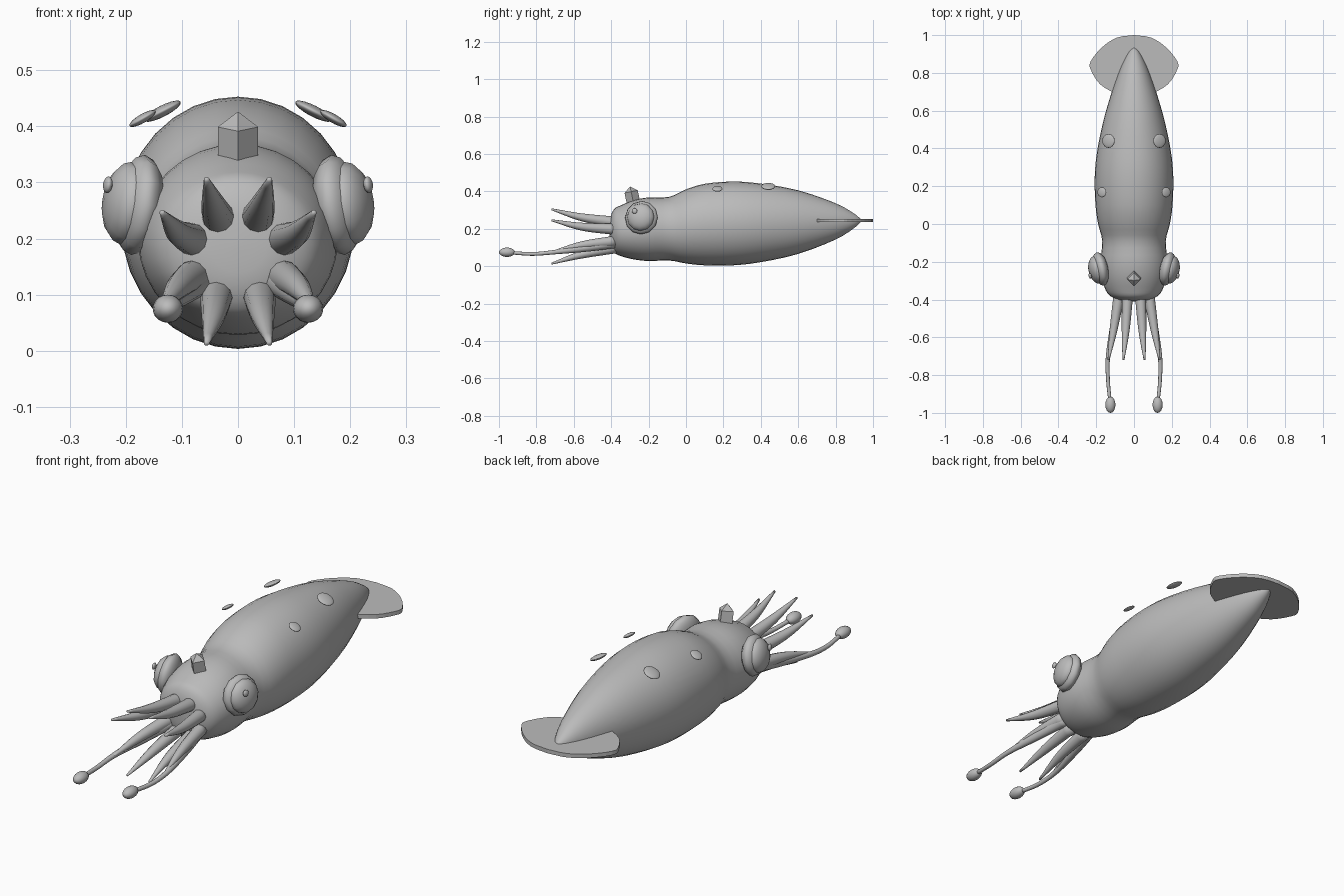
import bpy
import bmesh
from math import cos, sin, pi, radians
from mathutils import Vector, Euler

if "Cube" in bpy.data.objects:
    bpy.data.objects.remove(bpy.data.objects["Cube"])

grey = bpy.data.materials.new("plain_grey")
grey.use_nodes = True
tone = (0.5, 0.5, 0.5, 1)
grey.diffuse_color = tone
grey.node_tree.nodes["Principled BSDF"].inputs["Base Color"].default_value = tone


def finish(name, bm, smooth=True):
    bmesh.ops.recalc_face_normals(bm, faces=bm.faces)
    for f in bm.faces:
        f.smooth = smooth
    mesh = bpy.data.meshes.new(name)
    bm.to_mesh(mesh)
    bm.free()
    mesh.materials.append(grey)
    ob = bpy.data.objects.new(name, mesh)
    bpy.context.collection.objects.link(ob)
    return ob


def spline(points, steps):
    """Catmull-Rom curve through points of any dimension."""
    pts = [Vector(p) for p in points]
    pts = [pts[0] * 2 - pts[1]] + pts + [pts[-1] * 2 - pts[-2]]
    out = []
    for a, b, c, d in zip(pts, pts[1:], pts[2:], pts[3:]):
        for i in range(steps):
            t = i / steps
            out.append((b * 2 + (c - a) * t + (a * 2 - b * 5 + c * 4 - d) * t * t
                        + (b * 3 - a - c * 3 + d) * t ** 3) / 2)
    return out + [pts[-2]]


def loft(name, rings, sides):
    """Skin elliptical rings (x, y, z, rx, rz) that face along y."""
    bm = bmesh.new()
    loops = []
    for x, y, z, rx, rz in rings:
        angles = [2 * pi * k / sides for k in range(sides)]
        loops.append([bm.verts.new((x + rx * cos(a), y, z + rz * sin(a))) for a in angles])
    for a, b in zip(loops, loops[1:]):
        for k in range(sides):
            n = (k + 1) % sides
            bm.faces.new((a[k], a[n], b[n], b[k]))
    bm.faces.new(loops[0])
    bm.faces.new(loops[-1])
    return finish(name, bm)


def ellipsoid(name, centre, size, rot=(0, 0, 0), sides=16, rings=10):
    bm = bmesh.new()
    bmesh.ops.create_uvsphere(bm, u_segments=sides, v_segments=rings, radius=1)
    ob = finish(name, bm)
    ob.location, ob.scale = centre, size
    ob.rotation_euler = [radians(r) for r in rot]
    return ob


# Head and mantle in one skin: y, centre height, half width, half height
body = [(-0.41, 0.19, 0.01, 0.01), (-0.405, 0.19, 0.07, 0.07), (-0.385, 0.19, 0.12, 0.115),
        (-0.35, 0.19, 0.15, 0.135), (-0.28, 0.195, 0.172, 0.158), (-0.2, 0.198, 0.178, 0.17),
        (-0.09, 0.201, 0.168, 0.17), (0, 0.213, 0.19, 0.198), (0.1, 0.223, 0.204, 0.218),
        (0.25, 0.229, 0.208, 0.224), (0.4, 0.232, 0.193, 0.21), (0.6, 0.236, 0.148, 0.17),
        (0.8, 0.24, 0.082, 0.097), (0.9, 0.243, 0.035, 0.038), (0.935, 0.245, 0.006, 0.006)]
loft("body", [(0, *s) for s in spline(body, 3)], 32)

# Tail fin: flat rounded plate
half = spline([(0, 1.0), (0.09, 0.987), (0.17, 0.935), (0.23, 0.86), (0.228, 0.815),
               (0.18, 0.74), (0.1, 0.69)], 3)
outline = [(p.x, p.y) for p in half] + [(-p.x, p.y) for p in reversed(half[1:])]
bm = bmesh.new()
base = bm.faces.new([bm.verts.new((x, y, 0.236)) for x, y in outline])
top = bmesh.ops.extrude_face_region(bm, geom=[base])["geom"]
bmesh.ops.translate(bm, vec=(0, 0, 0.018),
                    verts=[v for v in top if isinstance(v, bmesh.types.BMVert)])
finish("tail_fin", bm, smooth=False)

# Funnel: leaning square post with a pyramid cap
bm = bmesh.new()
bmesh.ops.create_cone(bm, cap_ends=True, segments=4, radius1=0.036, radius2=0.036, depth=0.1)
cap = max(bm.faces, key=lambda f: f.calc_center_median().z)
for v in bmesh.ops.poke(bm, faces=[cap])["verts"]:
    v.co.z += 0.028
funnel = finish("funnel", bm, smooth=False)
funnel.location = (0, -0.283, 0.35)
funnel.rotation_euler = (radians(12), 0, 0)

# Arm paths on one side: base, middle, tip as (x, z)
arms = {"top": [(0.034, 0.235), (0.044, 0.262), (0.056, 0.305)],
        "upper": [(0.078, 0.197), (0.108, 0.212), (0.135, 0.246)],
        "lower": [(0.078, 0.135), (0.108, 0.112), (0.135, 0.076)],
        "bottom": [(0.038, 0.1), (0.044, 0.062), (0.056, 0.014)]}
arm_y = [-0.37, -0.56, -0.72]
arm_r = [0.03, 0.021, 0.005]

for side, s in (("left", 1), ("right", -1)):
    for name, path in arms.items():
        rings = [(s * x, y, z, r, r) for (x, z), y, r in zip(path, arm_y, arm_r)]
        loft(f"{side}_{name}_arm", spline(rings, 5), 12)

    # Long feeding tentacle with a club tip
    path = [(0.07, -0.37, 0.125, 0.027), (0.105, -0.53, 0.098, 0.02), (0.137, -0.7, 0.076, 0.012),
            (0.138, -0.82, 0.066, 0.01), (0.128, -0.93, 0.072, 0.009)]
    loft(f"{side}_tentacle", spline([(s * x, y, z, r, r) for x, y, z, r in path], 5), 12)
    ellipsoid(f"{side}_club", (s * 0.125, -0.957, 0.075), (0.027, 0.043, 0.025))

    # Eye: tilted disc-like ball, bulging lens and small pupil, stacked along its axis
    rot = (0, s * 82, -s * 12)
    axis = Euler([radians(r) for r in rot]).to_matrix() @ Vector((0, 0, 1))
    centre = Vector((s * 0.178, -0.238, 0.26))
    ellipsoid(f"{side}_eyeball", centre, (0.09, 0.09, 0.042), rot, 12, 8)
    ellipsoid(f"{side}_lens", centre + axis * 0.02, (0.075, 0.075, 0.043), rot, 12, 8)
    ellipsoid(f"{side}_pupil", (s * 0.232, -0.275, 0.296), (0.015, 0.015, 0.008), rot, 12, 8)

    # Thin spots floating above the mantle
    ellipsoid(f"{side}_rear_spot", (s * 0.135, 0.44, 0.427), (0.037, 0.037, 0.01), (0, s * 27, 0))
    ellipsoid(f"{side}_front_spot", (s * 0.17, 0.168, 0.414), (0.027, 0.027, 0.008), (0, s * 30, 0))
